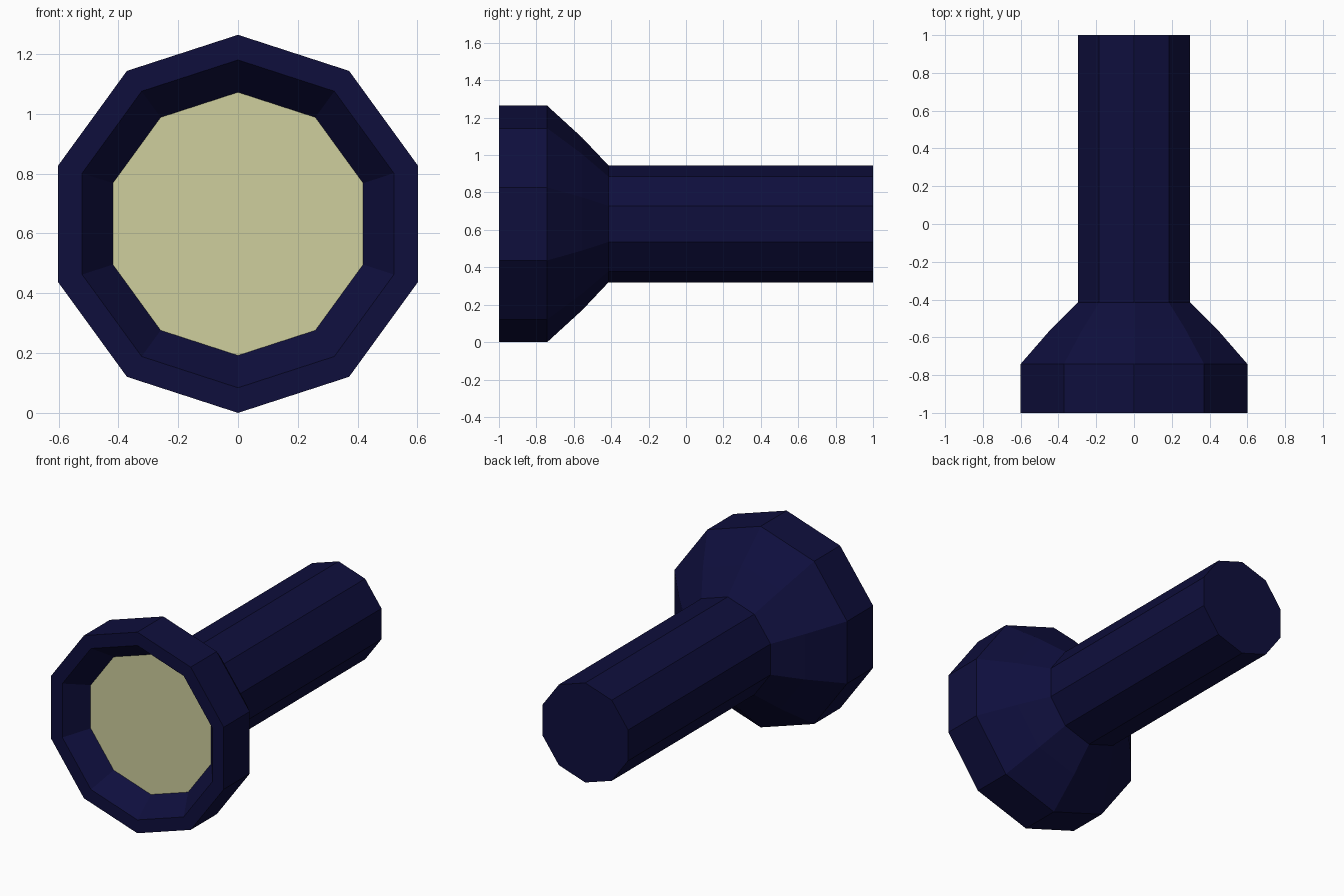
import bpy
import bmesh
from math import sin, cos, tau

SIDES = 10
AXIS_Z = 0.632

cube = bpy.data.objects.get("Cube")
if cube:
    bpy.data.objects.remove(cube, do_unlink=True)


def make_material(name, rgb):
    mat = bpy.data.materials.new(name)
    mat.use_nodes = True
    mat.diffuse_color = (*rgb, 1)
    bsdf = next(n for n in mat.node_tree.nodes if n.type == 'BSDF_PRINCIPLED')
    bsdf.inputs["Base Color"].default_value = (*rgb, 1)
    return mat


def lathe(name, profile, mat, cap_start=False, cap_end=False):
    """Turn a (y, radius) profile around the long axis, with a corner at the top."""
    bm = bmesh.new()
    rings = []
    for y, r in profile:
        angles = [tau * i / SIDES for i in range(SIDES)]
        rings.append([bm.verts.new((r * sin(a), y, AXIS_Z + r * cos(a))) for a in angles])
    for a, b in zip(rings, rings[1:]):
        for i in range(SIDES):
            j = (i + 1) % SIDES
            bm.faces.new((a[i], a[j], b[j], b[i]))
    if cap_start:
        bm.faces.new(rings[0][::-1])
    if cap_end:
        bm.faces.new(rings[-1])
    # Each profile runs front to back along the outside, so +y caps face back
    mesh = bpy.data.meshes.new(name)
    bm.normal_update()
    bm.to_mesh(mesh)
    bm.free()
    mesh.materials.append(mat)
    obj = bpy.data.objects.new(name, mesh)
    bpy.context.collection.objects.link(obj)
    return obj


navy = make_material("navy casing", (0.0045, 0.0045, 0.046))
cream = make_material("pale yellow lens", (0.62, 0.62, 0.34))

LENS_Y, LENS_R = -0.865, 0.44
NECK_Y, GRIP_R = -0.415, 0.313

# Head: recessed bezel, flat rim, collar and tapering back
lathe("head", [(LENS_Y, LENS_R), (-1, 0.548), (-1, 0.632), (-0.742, 0.632),
               (-0.555, 0.461), (NECK_Y, GRIP_R)], navy)

# Handle: straight grip with a closed end
lathe("handle", [(NECK_Y, GRIP_R), (1, GRIP_R)], navy, cap_end=True)

# Lens: flat disc at the bottom of the recess, facing the front
lens = lathe("lens", [(LENS_Y, LENS_R)], cream, cap_start=True)

# Make every face point outwards
for obj in bpy.context.collection.objects:
    if obj.name in ("head", "handle", "lens"):
        mesh = obj.data
        bm = bmesh.new()
        bm.from_mesh(mesh)
        bm.normal_update()
        if obj.name == "lens":
            flip = [f for f in bm.faces if f.normal.y > 0]
        elif obj.name == "handle":
            flip = [f for f in bm.faces
                    if (f.normal.y < -0.5) or
                    (abs(f.normal.y) < 0.5 and
                     f.normal.x * f.calc_center_median().x +
                     f.normal.z * (f.calc_center_median().z - AXIS_Z) < 0)]
        else:
            # The rim must face forward; the whole strip turns together
            rim = min(bm.faces, key=lambda f: f.calc_center_median().y)
            flip = bm.faces[:] if rim.normal.y > 0 else []
        if flip:
            bmesh.ops.reverse_faces(bm, faces=flip)
        bm.to_mesh(mesh)
        bm.free()
